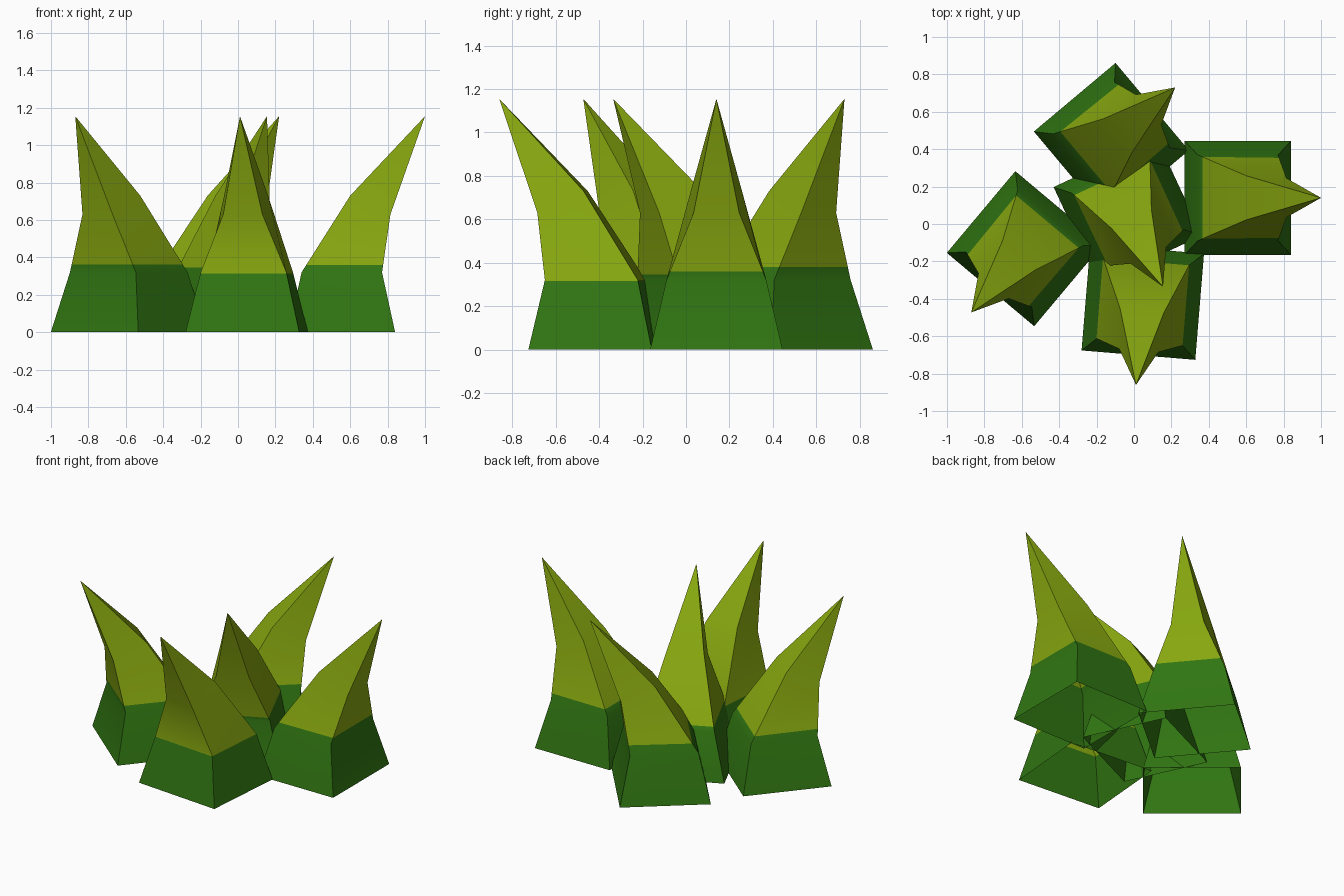
import bpy, bmesh, math
from mathutils import Matrix

if "Cube" in bpy.data.objects:
    bpy.data.objects.remove(bpy.data.objects["Cube"])


def make_material(name, colour):
    m = bpy.data.materials.new(name)
    m.diffuse_color = (*colour, 1)
    m.use_nodes = True
    m.node_tree.nodes["Principled BSDF"].inputs["Base Color"].default_value = m.diffuse_color
    return m


GREEN = make_material("dark green", (0.030, 0.180, 0.006))
LIME = make_material("lime green", (0.246, 0.392, 0.005))

# cross-sections: front x, front z, front half width, back x, back z, back half width
RINGS = [
    (0.285, 0.00, 0.305, -0.285, 0.00, 0.305),
    (0.215, 0.32, 0.230, -0.215, 0.32, 0.230),
    (0.260, 0.63, 0.105, 0.045, 0.73, 0.118),
]
TIP = (0.445, 0, 1.155)


def blade(name, x, y, angle, colour_height):
    """Open-bottomed leaning blade whose tip points along angle."""
    bm = bmesh.new()
    rings = []
    for fx, fz, fw, bx, bz, bw in RINGS:
        pts = [(fx, -fw, fz), (fx, fw, fz), (bx, bw, bz), (bx, -bw, bz)]
        rings.append([bm.verts.new(p) for p in pts])
    tip = bm.verts.new(TIP)
    for a, b in zip(rings, rings[1:]):
        for i in range(4):
            j = (i + 1) % 4
            bm.faces.new((a[i], a[j], b[j], b[i]))
    for i in range(4):
        bm.faces.new((rings[-1][i], rings[-1][(i + 1) % 4], tip))
    # cut where the dark foot meets the lime blade
    bmesh.ops.bisect_plane(bm, geom=bm.verts[:] + bm.edges[:] + bm.faces[:],
                           plane_co=(0, 0, colour_height), plane_no=(0, 0, 1))
    for f in bm.faces:
        f.material_index = int(f.calc_center_median().z > colour_height)
    bm.transform(Matrix.Translation((x, y, 0)) @ Matrix.Rotation(math.radians(angle), 4, 'Z'))
    me = bpy.data.meshes.new(name)
    bm.to_mesh(me)
    bm.free()
    me.materials.append(GREEN)
    me.materials.append(LIME)
    ob = bpy.data.objects.new(name, me)
    bpy.context.collection.objects.link(ob)
    ob.select_set(True)
    bpy.context.view_layer.objects.active = ob


# the five blades of the tuft
blade("right_blade", 0.555, 0.140, 0, 0.36)
blade("back_blade", -0.121, 0.444, 40, 0.38)
blade("left_blade", -0.584, -0.132, 230, 0.362)
blade("front_blade", 0.047, -0.417, 265.3, 0.315)
blade("centre_blade", -0.033, 0.068, 295, 0.345)
bpy.ops.object.shade_smooth_by_angle(angle=math.radians(30))
